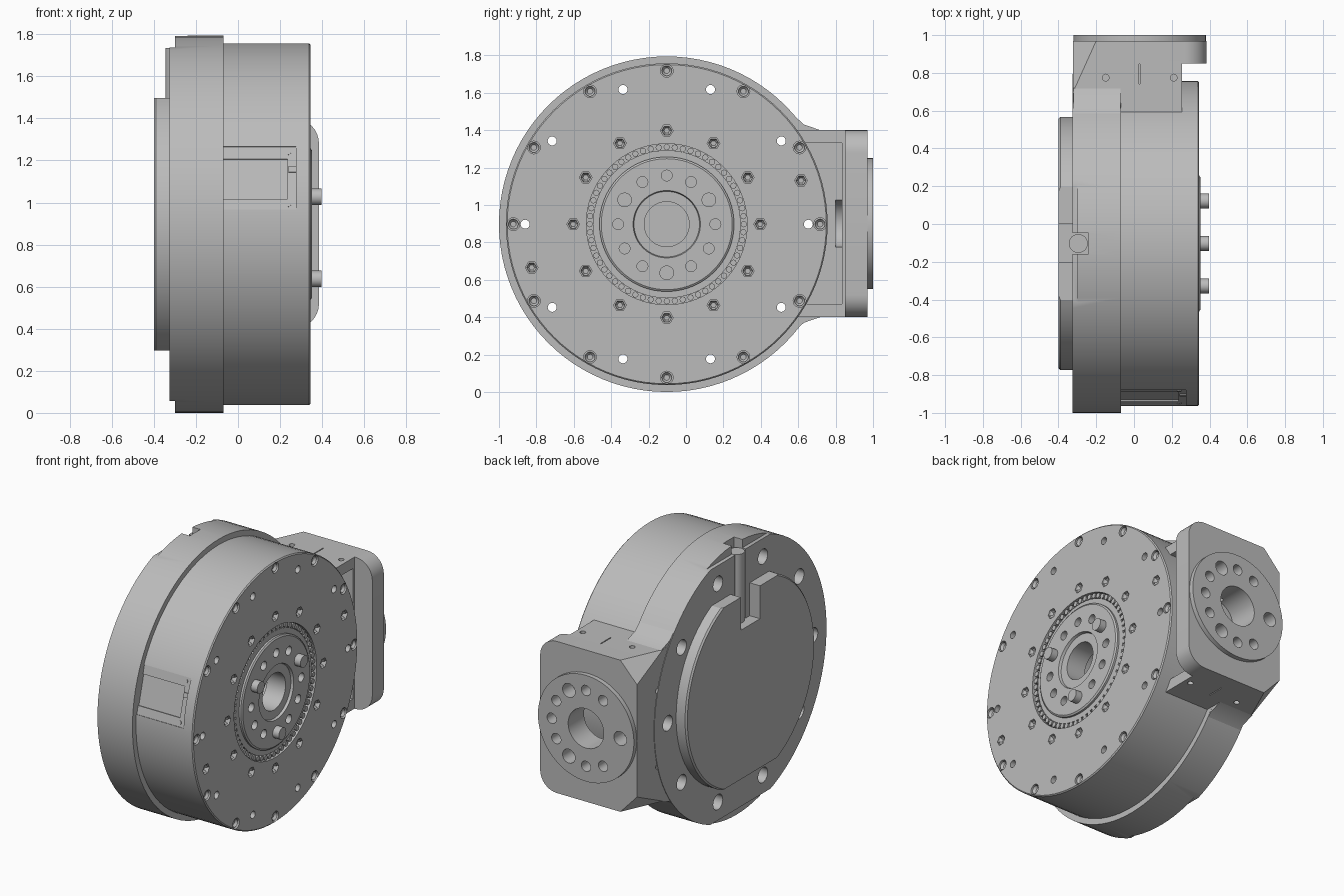
import bpy, bmesh, math
from mathutils import Vector, Matrix

if "Cube" in bpy.data.objects:
    bpy.data.objects.remove(bpy.data.objects["Cube"])

CY, CZ = -0.103, 0.897          # main axis, running along x
metal = bpy.data.materials.new("grey_metal")
metal.use_nodes = True
grey = (0.5, 0.5, 0.5, 1)
metal.diffuse_color = grey
metal.node_tree.nodes["Principled BSDF"].inputs["Base Color"].default_value = grey


def finish(name, bm):
    bmesh.ops.recalc_face_normals(bm, faces=bm.faces)
    me = bpy.data.meshes.new(name)
    bm.to_mesh(me)
    bm.free()
    me.materials.append(metal)
    ob = bpy.data.objects.new(name, me)
    bpy.context.collection.objects.link(ob)
    return ob


def polar(radius, degrees):
    a = math.radians(degrees)
    return CY + radius * math.cos(a), CZ + radius * math.sin(a)


def rod_x(bm, y, z, r, x0, x1, n=20):
    turn = Matrix.Rotation(math.pi / 2, 4, 'Y')
    return bmesh.ops.create_cone(bm, cap_ends=True, segments=n, radius1=r, radius2=r, depth=x1 - x0,
                                 matrix=Matrix.Translation(((x0 + x1) / 2, y, z)) @ turn)


def rod(bm, a, b, r, n=20):
    a, b = Vector(a), Vector(b)
    turn = (b - a).to_track_quat('Z', 'Y').to_matrix().to_4x4()
    bmesh.ops.create_cone(bm, cap_ends=True, segments=n, radius1=r, radius2=r, depth=(b - a).length,
                          matrix=Matrix.Translation((a + b) / 2) @ turn)


def box(bm, lo, hi, turn=Matrix()):
    lo, hi = Vector(lo), Vector(hi)
    bmesh.ops.create_cube(bm, size=1, matrix=turn @ Matrix.Translation((lo + hi) / 2)
                          @ Matrix.Diagonal((*(hi - lo), 1)))


def lathe(name, profile, n=96):
    """Closed (x, radius) profile spun about the main axis."""
    bm = bmesh.new()
    vs = [bm.verts.new((x, CY + r, CZ)) for x, r in profile]
    loop = [bm.edges.new((vs[i - 1], vs[i])) for i in range(len(vs))]
    bmesh.ops.spin(bm, geom=vs + loop, cent=(0, CY, CZ), axis=(1, 0, 0),
                   angle=2 * math.pi, steps=n, use_merge=True)
    bmesh.ops.remove_doubles(bm, verts=bm.verts, dist=1e-5)
    return finish(name, bm)


def prism(name, points, direction):
    bm = bmesh.new()
    face = bm.faces.new([bm.verts.new(p) for p in points])
    top = bmesh.ops.extrude_face_region(bm, geom=[face])["geom"]
    bmesh.ops.translate(bm, verts=[v for v in top if isinstance(v, bmesh.types.BMVert)], vec=direction)
    return finish(name, bm)


def cut(bm, *targets):
    tool = finish("cutter", bm)
    tool.hide_render = True
    tool.hide_set(True)
    for ob in targets:
        mod = ob.modifiers.new("cut", 'BOOLEAN')
        mod.object, mod.operation, mod.solver, mod.use_self = tool, 'DIFFERENCE', 'EXACT', True
        bpy.context.view_layer.update()
        mesh = bpy.data.meshes.new_from_object(ob.evaluated_get(bpy.context.evaluated_depsgraph_get()))
        ob.modifiers.clear()
        ob.data = mesh
    bpy.data.objects.remove(tool)


def slice_off(ob, point, normal):
    bm = bmesh.new()
    bm.from_mesh(ob.data)
    res = bmesh.ops.bisect_plane(bm, geom=bm.verts[:] + bm.edges[:] + bm.faces[:], plane_co=point,
                                 plane_no=normal, clear_outer=True)
    edges = [e for e in res["geom_cut"] if isinstance(e, bmesh.types.BMEdge)]
    if edges:
        bmesh.ops.holes_fill(bm, edges=edges)
    bmesh.ops.recalc_face_normals(bm, faces=bm.faces)
    bm.to_mesh(ob.data)
    bm.free()


# Round bodies
ring = lathe("rear_ring", [(-0.325, 0.14), (-0.325, 0.897), (-0.07, 0.897), (-0.07, 0.14)])
housing = lathe("housing", [(-0.08, 0.14), (-0.08, 0.86), (0.338, 0.86), (0.345, 0.853),
                            (0.345, 0.43), (0.26, 0.43), (0.26, 0.14)])
hub = lathe("output_hub", [(0.2, 0.12), (0.2, 0.395), (0.332, 0.395), (0.332, 0.36), (0.345, 0.36),
                           (0.352, 0.35), (0.352, 0.18), (0.335, 0.175), (0.335, 0.12)])
cover = lathe("rear_cover", [(-0.32, 0), (-0.32, 0.67), (-0.39, 0.67), (-0.4, 0.66), (-0.4, 0)])
for s in (1, -1):
    slice_off(cover, (0, 0, CZ + s * 0.6), (0, 0, s))

# Side mount: block, flange, flares and round face
body = prism("mount_block", [(-0.322, 0.5, 0.4), (-0.322, 0.86, 0.4), (-0.322, 0.86, 1.4),
                             (-0.322, 0.5, 1.4)], (0.577, 0, 0))
corner = []
for zc, start in ((0.52, -90), (1.28, 0)):
    for i in range(9):
        a = math.radians(start + i * 90 / 8)
        corner.append((0.265 + 0.12 * math.cos(a), 0.85, zc + 0.12 * math.sin(a)))
flange = prism("mount_flange", [(-0.322, 0.85, 0.4)] + corner + [(-0.322, 0.85, 1.4)], (0, 0.12, 0))
for s, side in ((1, "upper"), (-1, "lower")):
    prism(side + "_flare", [(-0.321, y, 0.9 + s * h) for y, h in
                            ((0.56, 0.595), (0.63, 0.53), (0.72, 0.499), (0.55, 0.499))], (0.25, 0, 0))
    p, q, r = (Vector((x, y, 0.9 + s * h)) for x, y, h in
               ((-0.322, 0.7, 0.5), (-0.2, 0.97, 0.5), (-0.322, 0.97, 0.37)))
    n = (q - p).cross(r - p).normalized()
    if n.dot(Vector((-0.322, 0.97, 0.9 + s * 0.5)) - p) < 0:
        n = -n
    for ob in (body, flange):
        slice_off(ob, p, n)
bm = bmesh.new()
rod(bm, (0.03, 0.96, 0.9), (0.03, 1.0, 0.9), 0.35, 72)
mount_face = finish("mount_face", bm)

# Pocket behind the flange
bm = bmesh.new()
box(bm, (0, 0.4, 0.47), (0.3, 0.835, 1.33))
cut(bm, body)

# Bore and bolt circle of the mount
bm = bmesh.new()
rod(bm, (0.03, 0.8, 0.9), (0.03, 1.1, 0.9), 0.13, 40)
for i in range(12):
    if i not in (1, 11):
        a = math.radians(30 * i)
        x, z = 0.03 - 0.25 * math.cos(a), 0.9 + 0.25 * math.sin(a)
        rod(bm, (x, 0.9, z), (x, 1.1, z), 0.046 if i % 4 == 0 else 0.034)
cut(bm, mount_face, flange, body)

# Small holes and slits of the mount
bm = bmesh.new()
for z, s in ((1.4, 1), (0.4, -1)):
    for x in (-0.15, 0.21):
        rod(bm, (x, 0.775, z - s * 0.05), (x, 0.775, z + s * 0.05), 0.018, 14)
    box(bm, (0.027, 0.74, z - 0.008), (0.033, 0.848, z + 0.008))
    rod(bm, (-0.4, 0.76, 0.9 + s * 0.25), (-0.28, 0.76, 0.9 + s * 0.25), 0.016, 14)
cut(bm, body)

# Through holes with rear counterbores
through, counter = bmesh.new(), bmesh.new()
for i in range(10):
    y, z = polar(0.757, 36 * i)
    rod_x(through, y, z, 0.024, -0.6, 0.6)
    rod_x(counter, y, z, 0.05, -0.6, -0.2)
cut(through, ring, housing, body)
cut(counter, ring, body)

# Rear edge flats, cable slot and cover slot
bm = bmesh.new()
for s in (1, -1):
    box(bm, (-0.5, -0.6, CZ + s * 0.94 - 0.1), (-0.3, 0.4, CZ + s * 0.94 + 0.1))
box(bm, (-0.5, CY - 0.055, 1.28), (-0.24, CY + 0.055, 1.9))
cut(bm, ring)
bm = bmesh.new()
box(bm, (-0.6, -0.2, 1.28), (-0.2, 0.0, 1.9))
cut(bm, cover)
bm = bmesh.new()
rod(bm, (-0.295, CY, 1.28), (-0.295, CY, 1.735), 0.05, 24)
finish("cable", bm)

# Screw seats on the front face and recessed screws
seats = bmesh.new()
screws = bmesh.new()
spots = [(*polar(r, 30 * i), n) for r, n in ((0.82, 20), (0.5, 6)) for i in range(12)]
spots += [(0.615, 1.13, 6), (-0.825, 0.665, 6)]
for y, z, n in spots:
    rod_x(seats, y, z, 0.034, 0.32, 0.4, n)
    verts = rod_x(screws, y, z, 0.027, 0.3, 0.338, n)["verts"]
    top = max({f for v in verts for f in v.link_faces}, key=lambda f: f.calc_center_median().x)
    bmesh.ops.inset_region(screws, faces=[top], thickness=0.012)
    bmesh.ops.translate(screws, verts=top.verts[:], vec=(-0.015, 0, 0))
cut(seats, housing)
finish("screws", screws)

# Hub bolt circle: nine holes and three locating pins
holes, pins = bmesh.new(), bmesh.new()
for i in range(12):
    y, z = polar(0.26, 30 * i)
    if i in (1, 5, 9):
        rod_x(pins, y, z, 0.039, 0.3, 0.397, 24)
    else:
        rod_x(holes, y, z, 0.029, 0.27, 0.4)
cut(holes, hub)
finish("locating_pins", pins)

# Bearing rollers around the hub
bm = bmesh.new()
for i in range(60):
    y, z = polar(0.412, 6 * i)
    rod_x(bm, y, z, 0.017, 0.25, 0.336, 8)
finish("bearing_rollers", bm)

# Rectangular plate at the bottom of the bore
bm = bmesh.new()
box(bm, (-0.321, CY - 0.06, CZ - 0.035), (-0.312, CY + 0.06, CZ + 0.035))
finish("bore_plate", bm)

# Flat recess in the housing wall with a strip frame
tilt = Matrix.Translation((0, CY, CZ)) @ Matrix.Rotation(math.radians(-15), 4, 'X')
bm = bmesh.new()
box(bm, (-0.07, -1, -0.155), (0.275, -0.832, 0.155), tilt)
cut(bm, housing)
bm = bmesh.new()
for lo, hi in (((-0.07, 0.095), (0.275, 0.155)), ((-0.07, -0.155), (0.275, -0.1)),
               ((0.235, -0.1), (0.275, 0.095))):
    box(bm, (lo[0], -0.84, lo[1]), (hi[0], -0.831, hi[1]), tilt)
finish("recess_frame", bm)
bm = bmesh.new()
for h in (0.128, -0.128):
    rod(bm, tilt @ Vector((0.24, -0.83, h)), tilt @ Vector((0.24, -0.845, h)), 0.012, 12)
box(bm, (0.24, -0.848, 0.03), (0.275, -0.83, 0.06), tilt)
finish("recess_fittings", bm)

# Smooth the round walls, keep edges sharp
bpy.ops.object.select_all(action='DESELECT')
for ob in bpy.context.scene.objects:
    if ob.type == 'MESH':
        ob.select_set(True)
        bpy.context.view_layer.objects.active = ob
bpy.ops.object.shade_smooth_by_angle(angle=math.radians(28))
